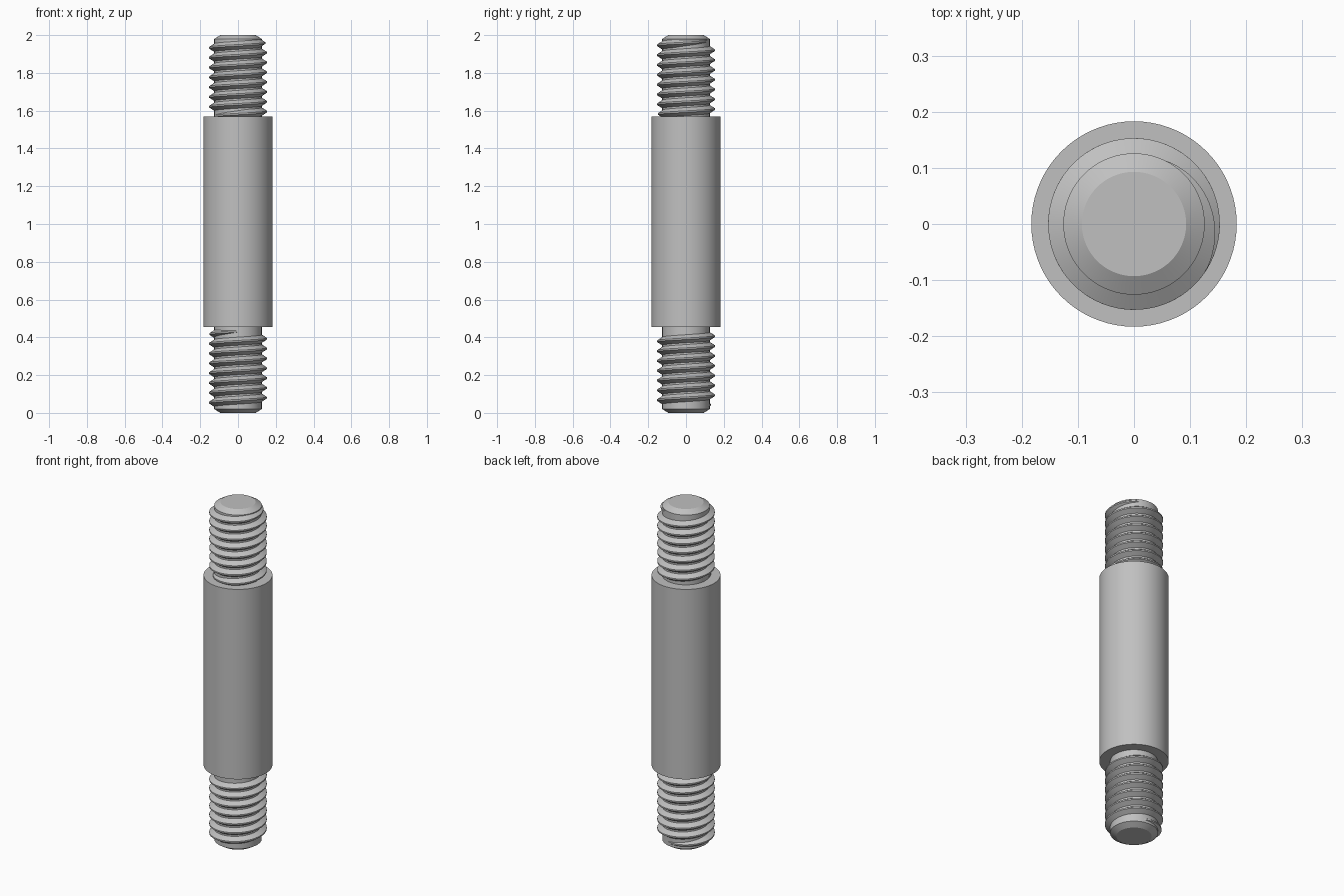
import bpy, bmesh, math

if "Cube" in bpy.data.objects:
    bpy.data.objects.remove(bpy.data.objects["Cube"], do_unlink=True)

steel = bpy.data.materials.new("steel grey")
steel.use_nodes = True
GREY = (0.53, 0.53, 0.53, 1)
steel.diffuse_color = GREY
steel.node_tree.nodes["Principled BSDF"].inputs["Base Color"].default_value = GREY

CORE, CREST, PITCH = 0.126, 0.153, 0.052
SEGMENTS = 72


def finish(name, bm):
    bmesh.ops.recalc_face_normals(bm, faces=bm.faces)
    mesh = bpy.data.meshes.new(name)
    bm.to_mesh(mesh)
    bm.free()
    mesh.materials.append(steel)
    obj = bpy.data.objects.new(name, mesh)
    bpy.context.collection.objects.link(obj)
    bpy.ops.object.select_all(action="DESELECT")
    obj.select_set(True)
    bpy.context.view_layer.objects.active = obj
    bpy.ops.object.shade_smooth_by_angle(angle=math.radians(25))


def skin(bm, rings, closed):
    """Bridge successive vertex rings and cap both ends."""
    count = len(rings[0])
    for a, b in zip(rings, rings[1:]):
        for i in range(count):
            j = (i + 1) % count
            bm.faces.new((a[i], a[j], b[j], b[i]))
    if closed:
        bm.faces.new(rings[0])
        bm.faces.new(rings[-1])


def lathe(name, profile):
    bm = bmesh.new()
    rings = []
    for r, z in profile:
        angles = [math.tau * i / SEGMENTS for i in range(SEGMENTS)]
        rings.append([bm.verts.new((r * math.cos(a), r * math.sin(a), z)) for a in angles])
    skin(bm, rings, True)
    finish(name, bm)


def thread(name, end_angle, end_z, turns):
    """Right-handed ridge that fades into the core at both ends."""
    bm = bmesh.new()
    steps = int(turns * SEGMENTS)
    fade_steps = 0.3 * SEGMENTS
    rings = []
    for i in range(steps + 1):
        back = turns * (1 - i / steps)
        angle = math.radians(end_angle) - math.tau * back
        z = end_z - PITCH * back
        fade = min(1, i / fade_steps, (steps - i) / fade_steps)
        inner = CORE - 0.004
        outer = inner + 0.001 + (CREST - inner - 0.001) * fade
        base = 0.006 + 0.018 * fade
        tip = 0.004
        section = ((inner, -base), (outer, -tip), (outer, tip), (inner, base))
        rings.append([bm.verts.new((r * math.cos(angle), r * math.sin(angle), z + dz))
                      for r, dz in section])
    skin(bm, rings, True)
    finish(name, bm)


# Plain central sleeve
lathe("body", [(0.183, 0.455), (0.183, 1.57)])

# Chamfered stud cores
lathe("lower_stud", [(0.093, 0), (CORE, 0.02), (CORE, 0.47)])
lathe("upper_stud", [(CORE, 1.55), (CORE, 1.98), (0.093, 2)])

# Helical threads
thread("lower_thread", 280, 0.433, 7.6)
thread("upper_thread", 75, 1.97, 7.7)
